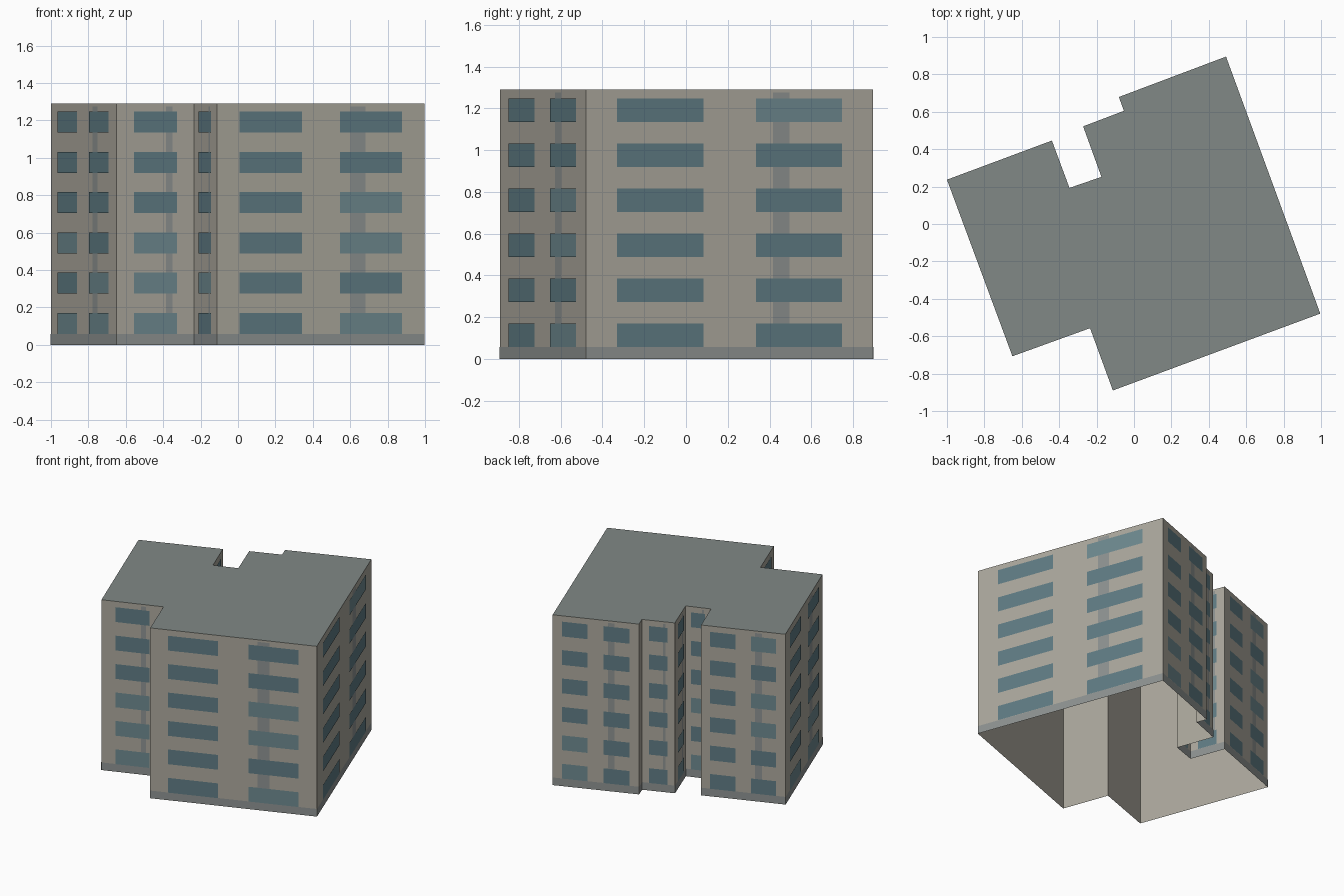
import bpy, bmesh, random
from mathutils import Vector

if "Cube" in bpy.data.objects:
    bpy.data.objects.remove(bpy.data.objects["Cube"])

random.seed(4)
H, FLOORS, BASE = 1.29, 6, 0.058
PITCH, WIN_H = 0.2155, 0.112

# Building footprint, counter-clockwise
PLAN = [(-1.0, 0.237), (-0.65, -0.707), (-0.235, -0.557), (-0.113, -0.89),
        (0.996, -0.479), (0.492, 0.895), (-0.081, 0.679), (-0.054, 0.605),
        (-0.272, 0.522), (-0.174, 0.252), (-0.345, 0.193), (-0.439, 0.446)]
WALLS = [(Vector(p), Vector(q)) for p, q in zip(PLAN, PLAN[1:] + PLAN[:1])]


def material(name, rgb):
    m = bpy.data.materials.new(name)
    m.diffuse_color = (*rgb, 1)
    m.use_nodes = True
    m.node_tree.nodes["Principled BSDF"].inputs["Base Color"].default_value = m.diffuse_color
    return m


def make_object(name, bm, *mats):
    me = bpy.data.meshes.new(name)
    bm.to_mesh(me)
    bm.free()
    for m in mats:
        me.materials.append(m)
    ob = bpy.data.objects.new(name, me)
    bpy.context.collection.objects.link(ob)
    return ob


def panel(bm, wall, f0, f1, z0, z1, out=0.0, mat=0):
    """Upright rectangle on a wall between two fractions of its length."""
    p, q = wall
    d = q - p
    n = Vector((d.y, -d.x)).normalized() * out
    a, b = p + d * f0 + n, p + d * f1 + n
    face = bm.faces.new([bm.verts.new((v.x, v.y, z)) for v, z in
                         ((a, z0), (b, z0), (b, z1), (a, z1))])
    face.material_index = mat


stone = material("stone", (0.41, 0.39, 0.335))
slate = material("slate", (0.22, 0.25, 0.24))
trim = material("trim", (0.27, 0.29, 0.285))
glass_dark = material("glass_dark", (0.115, 0.20, 0.23))
glass_light = material("glass_light", (0.155, 0.25, 0.275))

# Outer walls, an open-bottomed shell
bm = bmesh.new()
for w in WALLS:
    panel(bm, w, 0, 1, 0, H)
bmesh.ops.remove_doubles(bm, verts=bm.verts, dist=1e-5)
make_object("walls", bm, stone)

# Flat roof
bm = bmesh.new()
bm.faces.new([bm.verts.new((x, y, H)) for x, y in PLAN])
make_object("roof", bm, slate)

# Plinth band, vertical strips and windows laid just outside the walls
band, strips, wins = bmesh.new(), bmesh.new(), bmesh.new()
for w in WALLS:
    length = (w[1] - w[0]).length
    panel(band, w, 0, 1, 0, BASE, 0.002)
    if length < 0.12:
        continue
    half = min(0.04, 0.043 / length)
    panel(strips, w, 0.68 - half, 0.68 + half, BASE, H - 0.015, 0.002)
    spans = [(0.108, 0.408), (0.592, 0.892)] if length > 0.5 else [(0.225, 0.775)]
    for floor in range(FLOORS):
        z = BASE + floor * PITCH
        for f0, f1 in spans:
            light = int(random.random() < 0.35 - 0.06 * floor)
            panel(wins, w, f0, f1, z, z + WIN_H, 0.004, light)
make_object("plinth_band", band, trim)
make_object("wall_strips", strips, trim)
make_object("windows", wins, glass_dark, glass_light)
